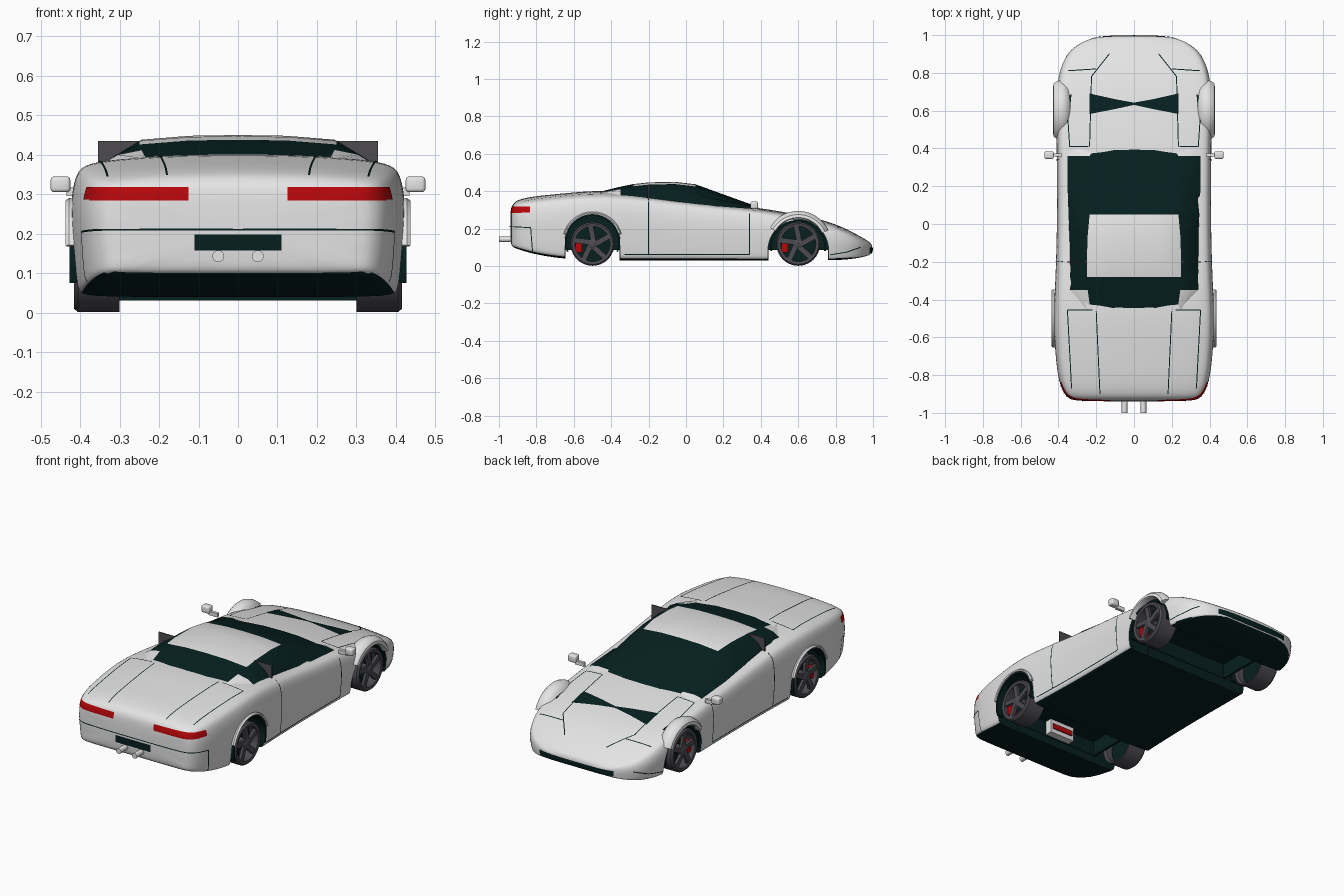
import bpy, bmesh
from math import sin, cos, pi, radians
from mathutils import Vector, Matrix
from mathutils.bvhtree import BVHTree

if "Cube" in bpy.data.objects:
    bpy.data.objects.remove(bpy.data.objects["Cube"])


def material(name, rgb):
    m = bpy.data.materials.new(name)
    m.use_nodes = True
    m.diffuse_color = (*rgb, 1)
    m.node_tree.nodes["Principled BSDF"].inputs["Base Color"].default_value = (*rgb, 1)
    return m


WHITE = material("white paint", (0.78, 0.78, 0.78))
DARK = material("dark glass and trim", (0.002, 0.014, 0.014))
GREY = material("wheel grey", (0.075, 0.07, 0.08))
RED = material("red", (0.47, 0.002, 0.003))


def finish(name, bm, mats, mirror=False, fix=True):
    if fix:
        bmesh.ops.recalc_face_normals(bm, faces=bm.faces)
    me = bpy.data.meshes.new(name)
    bm.to_mesh(me)
    bm.free()
    for m in mats:
        me.materials.append(m)
    me.shade_smooth()
    me.set_sharp_from_angle(angle=radians(35))
    ob = bpy.data.objects.new(name, me)
    bpy.context.collection.objects.link(ob)
    if mirror:
        ob.modifiers.new("mirror", 'MIRROR').use_mirror_merge = False
    return ob


def bake(ob):
    bpy.context.view_layer.update()
    dg = bpy.context.evaluated_depsgraph_get()
    me = bpy.data.meshes.new_from_object(ob.evaluated_get(dg))
    ob.modifiers.clear()
    ob.data = me


def loft(bm, rings, closed, caps):
    vs = [[bm.verts.new(p) for p in r] for r in rings]
    n = len(vs[0])
    faces = []
    for a, b in zip(vs, vs[1:]):
        faces.append([bm.faces.new((a[i], a[(i + 1) % n], b[(i + 1) % n], b[i]))
                      for i in range(n if closed else n - 1)])
    if caps:
        bm.faces.new(vs[0])
        bm.faces.new(vs[-1])
    return faces


def box(name, lo, hi, mat, bevel=0.0, mirror=True):
    bm = bmesh.new()
    lo, hi = Vector(lo), Vector(hi)
    bmesh.ops.create_cube(bm, size=1, matrix=Matrix.Translation((lo + hi) / 2)
                          @ Matrix.Diagonal((*(hi - lo), 1)))
    if bevel:
        bmesh.ops.bevel(bm, geom=bm.edges[:], offset=bevel, segments=3, affect='EDGES', profile=0.5)
    return finish(name, bm, [mat], mirror)


def sweep(name, section, y, z, a0, a1, mat, n=32):
    """Turn an (x, radius) section around a sideways axis at (y, z)."""
    bm = bmesh.new()
    rings = []
    for i in range(n + 1):
        a = radians(a0 + (a1 - a0) * i / n)
        rings.append([(x, y + r * cos(a), z + r * sin(a)) for x, r in section])
    loft(bm, rings, True, a1 - a0 < 360)
    bmesh.ops.remove_doubles(bm, verts=bm.verts, dist=1e-5)
    return finish(name, bm, [mat], True)


# Body shell: y, half width, centre height, shoulder height, underside height
STATIONS = [(-.94, .31, .30, .29, .115), (-.925, .345, .335, .318, .10), (-.90, .375, .355, .338, .09),
            (-.82, .405, .373, .352, .065), (-.68, .42, .386, .367, .04), (-.5, .43, .404, .382, .03),
            (-.33, .42, .4, .377, .03), (-.1, .412, .365, .35, .03), (.1, .41, .338, .325, .03),
            (.35, .412, .315, .302, .03), (.45, .412, .302, .287, .03), (.6, .415, .275, .263, .03),
            (.75, .41, .243, .228, .03), (.85, .385, .203, .187, .033), (.93, .335, .16, .145, .044),
            (.978, .25, .132, .115, .056), (.997, .16, .112, .1, .072)]


def body_ring(y, w, t, s, b):
    h = s - b
    half = [(0, t), (.35, t * .9 + s * .1), (.65, t * .55 + s * .45), (.9, s), (.97, s - .07 * h),
            (1, s - .35 * h), (.985, s - .65 * h), (.965, b + .05 * h), (.94, b), (.45, b), (0, b)]
    pts = [(k * w, y, z) for k, z in half]
    return pts + [(-x, y, z) for x, y, z in pts[-2:0:-1]]


bm = bmesh.new()
loft(bm, [body_ring(*s) for s in STATIONS], True, True)
body = finish("body", bm, [WHITE, DARK])
body.modifiers.new("smooth", 'SUBSURF').levels = 2
bake(body)
bm = bmesh.new()
bm.from_mesh(body.data)
skin = BVHTree.FromBMesh(bm)
bm.free()


# Wheel wells and the recess between each pair of wheels
def cut(outline, x0, x1):
    bm = bmesh.new()
    loft(bm, [[(x, y, z) for y, z in outline] for x in (x0, x1)], True, True)
    for f in bm.faces:
        f.material_index = 1
    cutter = finish("cutter", bm, [WHITE, DARK])
    cutter.hide_render = True
    mod = body.modifiers.new("cut", 'BOOLEAN')
    mod.operation, mod.object, mod.solver = 'DIFFERENCE', cutter, 'EXACT'
    bake(body)
    bpy.data.objects.remove(cutter)


REAR, FRONT = -.5, .6
for y, z, r in ((REAR, .13, .148), (FRONT, .085, .162)):
    arch = [(y + r * cos(pi * i / 24), z + r * sin(pi * i / 24)) for i in range(25)]
    arch = [(y + r, -.1)] + arch + [(y - r, -.1)]
    cut(arch, .27, .6)
    cut(arch, -.6, -.27)
    for width, top, k in ((.28, .085, .98), (.255, .17, .96)):
        cut([(y - r * k, -.12), (y + r * k, -.12), (y + r * k, top), (y - r * k, top)], -width, width)
for p in body.data.polygons:
    if p.normal.z < -.8 and p.center.z < .12:
        p.material_index = 1
body.data.shade_smooth()
body.data.set_sharp_from_angle(angle=radians(35))

# Cabin: y, roof half width, roof height, belt half width, belt height
CABIN = [(.42, .2, .296, .31, .288), (.36, .235, .325, .352, .305), (.05, .235, .437, .35, .327),
         (-.06, .245, .45, .348, .337), (-.2, .25, .447, .35, .35), (-.28, .25, .438, .352, .36),
         (-.35, .245, .424, .345, .376), (-.46, .23, .397, .245, .388)]
rings = []
for y, w, z, bw, bz in CABIN:
    half = [(w * .5, z - .002), (w, z - .012), ((w + bw) / 2 + .01, (z + bz) / 2), (bw, bz)]
    rings.append([(-x, y, h) for x, h in half[::-1]] + [(0, y, z)] + [(x, y, h) for x, h in half])
bm = bmesh.new()
for j, strip in enumerate(loft(bm, rings, False, False)):
    for k, f in enumerate(strip):
        roof = 2 <= k <= 5
        f.material_index = int(j in (0, 1, 5, 6)) if roof else int(1 <= j <= 5)
bmesh.ops.recalc_face_normals(bm, faces=bm.faces)
if sum(f.normal.z for f in bm.faces) < 0:
    bmesh.ops.reverse_faces(bm, faces=bm.faces)
finish("cabin", bm, [WHITE, DARK], fix=False)

# Thin plates laid on the body skin, seen along one direction
RAYS = {"top": lambda a, b: ((a, b, 2), (0, 0, -1)), "rear": lambda a, b: ((a, -2, b), (0, 1, 0)),
        "nose": lambda a, b: ((a, 2, b), (0, -1, 0)), "side": lambda a, b: ((2, a, b), (-1, 0, 0))}


def plates(name, quads, mat, lift=.003, n=14, m=4):
    bm = bmesh.new()
    for view, *corners in quads:
        c = [Vector(p) for p in corners]
        grid = {}
        for i in range(n + 1):
            for j in range(m + 1):
                p = c[0].lerp(c[1], i / n).lerp(c[3].lerp(c[2], i / n), j / m)
                o, d = RAYS[view](*p)
                loc, nor, _, _ = skin.ray_cast(Vector(o), Vector(d))
                if loc:
                    grid[i, j] = (bm.verts.new(loc + nor * lift), nor)
        for i in range(n):
            for j in range(m):
                keys = [(i, j), (i + 1, j), (i + 1, j + 1), (i, j + 1)]
                if all(k in grid for k in keys):
                    f = bm.faces.new([grid[k][0] for k in keys])
                    f.normal_update()
                    if f.normal.dot(grid[i, j][1]) < 0:
                        f.normal_flip()
    return finish(name, bm, [mat], True, fix=False)


def rect(view, a0, a1, b0, b1):
    return (view, (a0, b0), (a1, b0), (a1, b1), (a0, b1))


def seam(view, *pts, w=.0025):
    out = []
    for p, q in zip(pts, pts[1:]):
        p, q = Vector(p), Vector(q)
        d = (q - p).normalized()
        s = Vector((-d.y, d.x)) * w
        out.append((view, p - s, q - s, q + s, p + s))
    return out


plates("tail_lights", [rect("rear", .125, .375, .284, .318), rect("side", -.91, -.835, .286, .318)],
       RED, lift=.0015)
plates("number_plate", [rect("rear", 0, .11, .158, .198)], DARK)
plates("hood_vents", [("top", (0, .63), (.1, .608), (.1, .66), (0, .642)),
                      ("top", (.1, .608), (.235, .582), (.235, .69), (.1, .66))], DARK)
plates("fender_vents", [("top", (.33, .69), (.338, .61), (.362, .575), (.362, .66))], DARK)
plates("nose_grille", [rect("nose", 0, .23, .068, .098)], DARK)
plates("panel_seams", seam("top", (.2, -.46), (.18, -.9)) + seam("top", (.22, -.455), (.352, -.455), (.33, -.87))
       + seam("top", (.235, .41), (.225, .78), (.13, .9)) + seam("top", (.24, .41), (.34, .41), (.35, .56))
       + seam("top", (.2, .82), (.35, .81)) + seam("rear", (0, .21), (.36, .21))
       + seam("side", (-.92, .21), (-.83, .205), (-.82, .08)) + seam("side", (-.2, .355), (-.2, .062))
       + seam("side", (-.33, .062), (.34, .062), (.34, .28)) + seam("side", (.77, .06), (.86, .075), (.93, .1)),
       DARK, m=1)

# Flared fenders over the wheels, with dark liners inside
sweep("front_fenders", [(.335, .14), (.35, .164), (.37, .174), (.39, .177), (.41, .172), (.425, .158),
                        (.428, .142), (.42, .138)], FRONT, .117, 25, 150, WHITE)
sweep("rear_fenders", [(.4, .158), (.428, .16), (.437, .154), (.434, .147), (.4, .146)],
      REAR, .13, 15, 165, WHITE)
sweep("rear_liners", [(.39, .138), (.39, .147), (.427, .147), (.427, .138)], REAR, .13, -22, 202, DARK)
sweep("front_liners", [(.3, .14), (.3, .15), (.395, .15), (.395, .14)], FRONT, .1, -8, 188, DARK)

# Wheels: hollow barrel, brake disc, caliper, hub and five spokes
HUB = .118
for where, y in (("front", FRONT), ("rear", REAR)):
    sweep(where + "_tyres", [(.30, .11), (.30, .117), (.405, .117), (.415, .109), (.412, .094), (.31, .1)],
          y, HUB, 0, 360, GREY, 40)
    sweep(where + "_brake_discs", [(.345, .001), (.345, .097), (.355, .097), (.355, .001)],
          y, HUB, 0, 360, DARK)
    sweep(where + "_hubs", [(.35, .001), (.35, .024), (.408, .024), (.412, .018), (.412, .001)],
          y, HUB, 0, 360, GREY, 20)
    box(where + "_calipers", (.357, y - .09, HUB - .045), (.388, y - .055, HUB + .02), RED)
    bm = bmesh.new()
    for i in range(5):
        spin = Matrix.Translation((.4, y, HUB)) @ Matrix.Rotation(2 * pi * i / 5, 4, 'X')
        lean = Matrix.Rotation(.2, 4, 'X') @ Matrix.Translation((0, .008, .055))
        bmesh.ops.create_cube(bm, size=1, matrix=spin @ lean @ Matrix.Diagonal((.016, .028, .085, 1)))
    finish(where + "_spokes", bm, [GREY], True)

# Exhaust pipes and the silencer box under the tail
bm = bmesh.new()
bmesh.ops.create_cone(bm, cap_ends=True, segments=20, radius1=.015, radius2=.015, depth=.12,
                      matrix=Matrix.Translation((.05, -.94, .143)) @ Matrix.Rotation(pi / 2, 4, 'X'))
finish("exhaust_pipes", bm, [WHITE], True)
box("silencer", (-.08, -.645, .09), (.08, -.6, .175), WHITE, mirror=False)
box("silencer_band", (-.065, -.6, .115), (.065, -.594, .145), RED, mirror=False)

# Door mirrors and pillar blades
box("mirrors", (.425, .345, .305), (.475, .385, .345), WHITE, .009)
box("mirror_stalks", (.38, .358, .295), (.435, .374, .317), WHITE)
box("pillar_blades", (.21, -.205, .35), (.355, -.199, .435), GREY)
